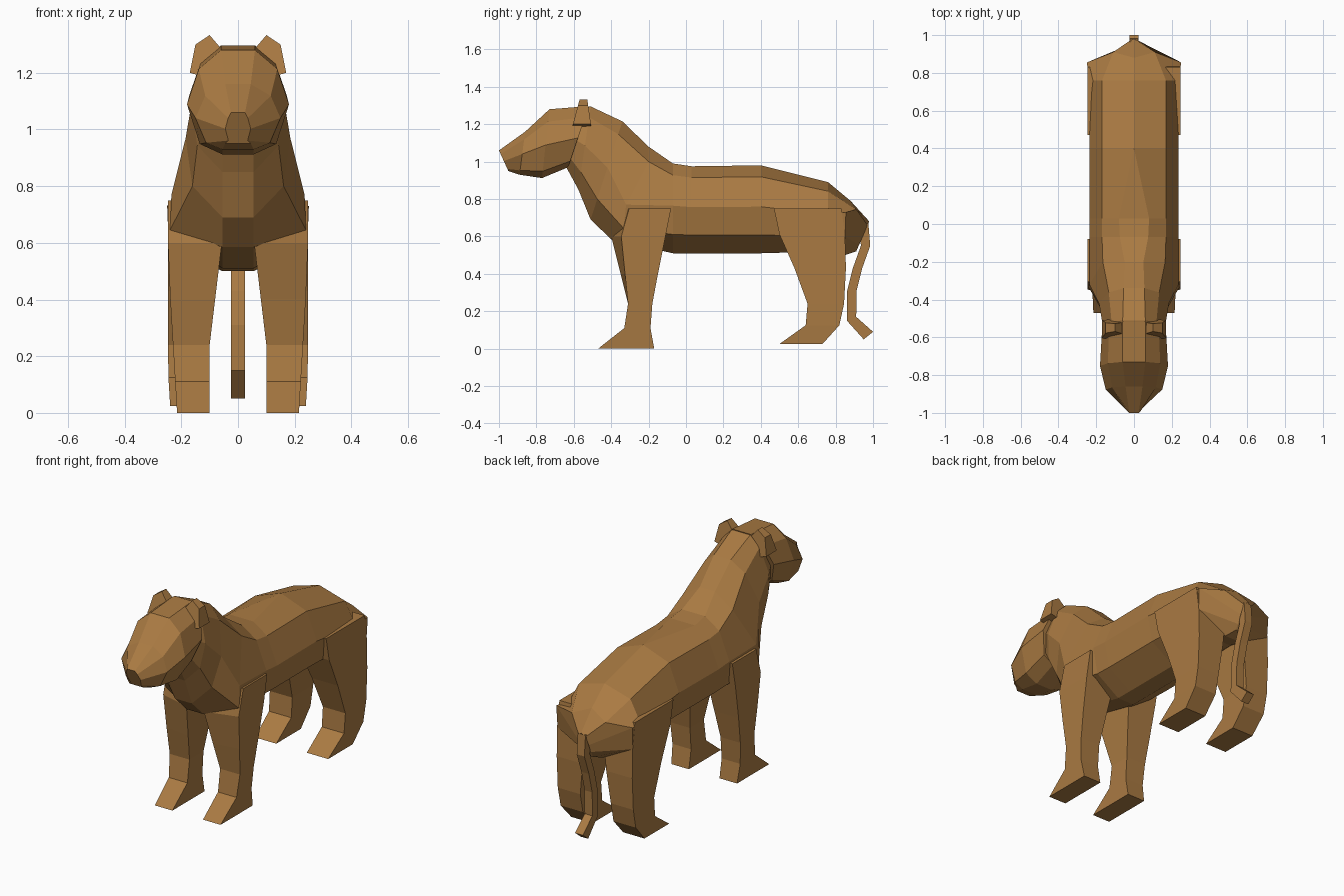
import bpy, bmesh

default_cube = bpy.data.objects.get("Cube")
if default_cube:
    bpy.data.objects.remove(default_cube, do_unlink=True)

fur = bpy.data.materials.new("tawny_fur")
fur.use_nodes = True
fur.diffuse_color = (0.4, 0.195, 0.055, 1)
fur.node_tree.nodes["Principled BSDF"].inputs["Base Color"].default_value = fur.diffuse_color


def loft(name, rings, mirrored=False):
    """Skin a row of equal-length closed rings, capping both ends."""
    bm = bmesh.new()
    loops = [[bm.verts.new(point) for point in ring] for ring in rings]
    for lower, upper in zip(loops, loops[1:]):
        for i in range(len(lower)):
            j = (i + 1) % len(lower)
            bm.faces.new((lower[i], lower[j], upper[j], upper[i]))
    bm.faces.new(loops[0])
    bm.faces.new(loops[-1])
    bmesh.ops.remove_doubles(bm, verts=bm.verts[:], dist=0.0005)
    bmesh.ops.recalc_face_normals(bm, faces=bm.faces[:])
    mesh = bpy.data.meshes.new(name)
    bm.to_mesh(mesh)
    bm.free()
    mesh.materials.append(fur)
    obj = bpy.data.objects.new(name, mesh)
    bpy.context.collection.objects.link(obj)
    if mirrored:
        obj.modifiers.new("Mirror", "MIRROR").use_axis[0] = True


def symmetric(half):
    """Complete a half section, given from top to bottom, across the centre."""
    return half + [(-x, y, z) for x, y, z in reversed(half)]


# Side profiles: share of the width, share of the way from top to bottom
torso_profile = [(0.72, 0.13), (1, 0.47), (0.87, 0.79)]
head_profile = [(0.77, 0.18), (1, 0.52), (0.75, 0.9)]


def section(profile, top, bottom, width=0.235, ridge=0.0):
    """Closed section between a top and a bottom point, each given as y, z."""
    sides = [(width * across, down) for across, down in profile]
    outline = [(ridge, 0)] + sides + [(min(width, 0.055), 1)]
    (top_y, top_z), (bottom_y, bottom_z) = top, bottom
    return symmetric([
        (x, top_y + (bottom_y - top_y) * down, top_z + (bottom_z - top_z) * down)
        for x, down in outline
    ])


# Body: tail root, hips, barrel, shoulders and neck in one skin
hips = [(0, 0.88, 0.79), (0.11, 0.91, 0.745), (0.25, 0.855, 0.73), (0.245, 0.85, 0.6), (0.055, 0.85, 0.5)]
shoulders = [(0.05, -0.2, 1.08), (0.165, -0.2, 1), (0.235, -0.32, 0.77), (0.24, -0.335, 0.645), (0.055, -0.4, 0.585)]
loft("body", [
    section(torso_profile, (0.98, 0.68), (0.91, 0.52), width=0.03),
    symmetric(hips),
    section(torso_profile, (0.76, 0.89), (0.76, 0.52)),
    section(torso_profile, (0.4, 0.98), (0.4, 0.51)),
    section(torso_profile, (0.03, 0.975), (0.03, 0.51), ridge=0.08),
    section(torso_profile, (-0.07, 0.99), (-0.07, 0.51), ridge=0.075),
    symmetric(shoulders),
    section(torso_profile, (-0.34, 1.215), (-0.51, 0.69), width=0.185, ridge=0.055),
    section(torso_profile, (-0.51, 1.295), (-0.575, 0.85), width=0.165, ridge=0.06),
    section(torso_profile, (-0.6, 1.28), (-0.64, 0.97), width=0.13, ridge=0.05),
])

# Head: back of skull, brow and cheeks, muzzle, nose
loft("head", [
    section(head_profile, (-0.52, 1.297), (-0.63, 0.97), width=0.17, ridge=0.06),
    section(head_profile, (-0.73, 1.28), (-0.77, 0.912), width=0.18, ridge=0.06),
    section(head_profile, (-0.86, 1.16), (-0.89, 0.93), width=0.15, ridge=0.045),
    section(head_profile, (-1, 1.06), (-0.95, 0.95), width=0.045, ridge=0.025),
])

# Ears: a blunt plate, thinner at the tip
ear = [(0.055, 1.28), (0.1, 1.333), (0.15, 1.3), (0.17, 1.2), (0.1, 1.18)]
ear_front = [(x, 0.27 * (z - 1.18) - 0.61, z) for x, z in ear]
ear_back = [(x, -0.15 * (z - 1.18) - 0.505, z) for x, z in ear]
loft("ears", [ear_front, ear_back], mirrored=True)


def leg(name, outline, paw_side, setback):
    """Outline rows hold height, front and back; the thigh widens above the knee."""
    rings = []
    for z, front, back in outline:
        above_knee = max(0, z - 0.24)
        inner = 0.1 - 0.12 * above_knee
        outer = min(0.247, paw_side + 0.06 * z)
        corner = front + setback * above_knee
        rings.append([(inner, front, z), (outer, corner, z), (outer, back, z), (inner, back, z)])
    loft(name, rings, mirrored=True)


# Legs from paw to shoulder or hip
front_outline = [
    (0, -0.47, -0.17),
    (0.11, -0.33, -0.19),
    (0.24, -0.31, -0.18),
    (0.4, -0.35, -0.15),
    (0.6, -0.4, -0.11),
    (0.75, -0.38, -0.08),
]
hind_outline = [
    (0.025, 0.5, 0.73),
    (0.125, 0.64, 0.82),
    (0.24, 0.65, 0.845),
    (0.43, 0.58, 0.855),
    (0.61, 0.5, 0.85),
    (0.75, 0.47, 0.83),
]
leg("front_legs", front_outline, paw_side=0.215, setback=0.15)
leg("hind_legs", hind_outline, paw_side=0.238, setback=0)

# Tail: square strip hanging from the rump with a kicked-out tip
tail_path = [(0.95, 0.67), (0.96, 0.55), (0.917, 0.43), (0.887, 0.31), (0.885, 0.16), (0.975, 0.07)]
half = 0.025
loft("tail", [
    [(-half, y + half, z + lift), (half, y + half, z + lift),
     (half, y - half, z - lift), (-half, y - half, z - lift)]
    for (y, z), lift in zip(tail_path, [0, 0, 0, 0, 0.01, 0.02])
])
